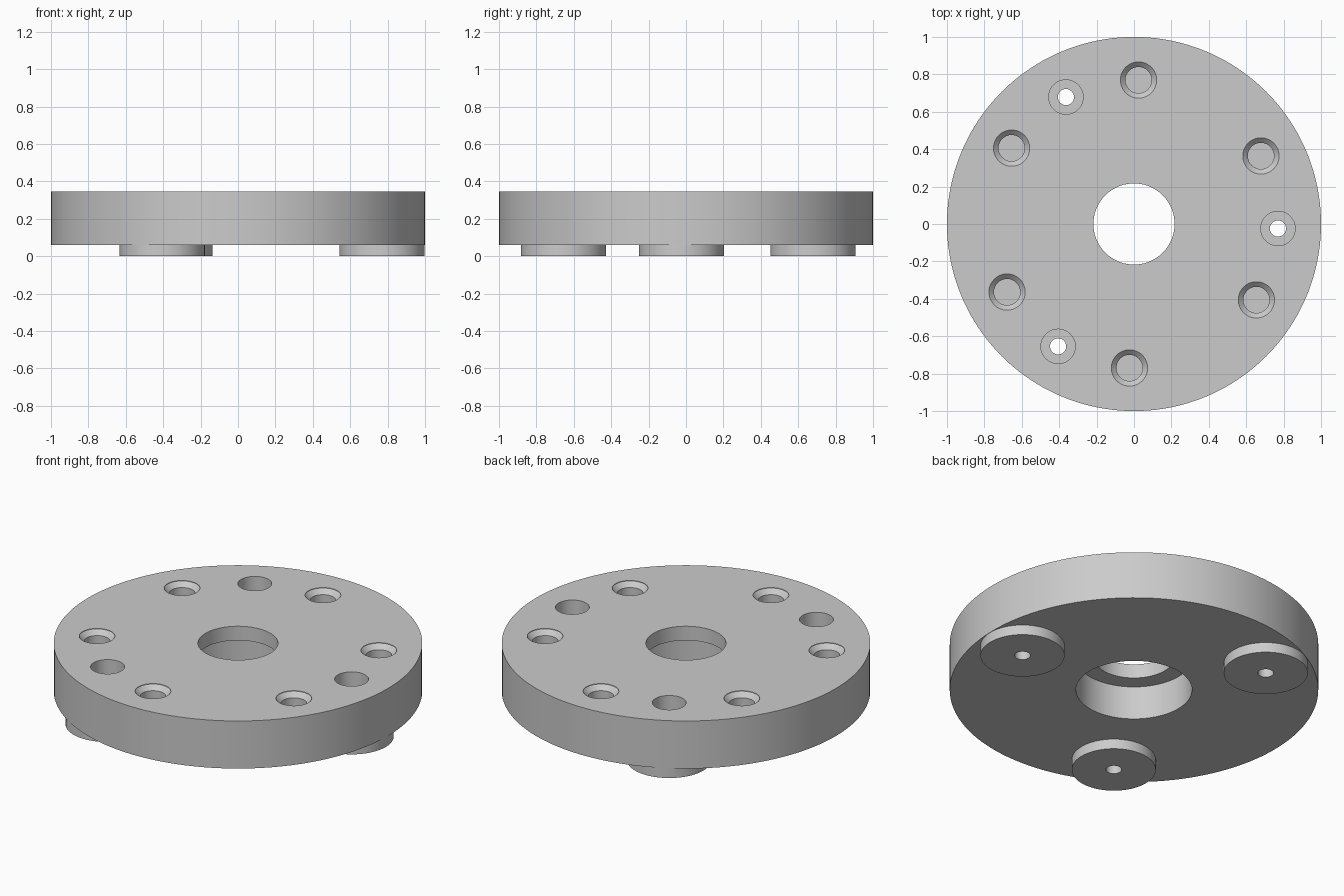
import bpy, bmesh
from math import radians, cos, sin, tau

if "Cube" in bpy.data.objects:
    bpy.data.objects.remove(bpy.data.objects["Cube"])

BOTTOM, TOP = 0.06, 0.345      # plate faces
BOLT_R = 0.77                  # bolt circle radius
TURN = radians(-1.8)           # rotation of the whole hole pattern

steel = bpy.data.materials.new("grey_steel")
steel.use_nodes = True
colour = (0.6, 0.6, 0.6, 1)
steel.diffuse_color = colour
steel.node_tree.nodes["Principled BSDF"].inputs["Base Color"].default_value = colour


def add_lathe(bm, profile, x=0, y=0, segments=64):
    """Closed solid of revolution from (radius, z) points, bottom to top."""
    rings = [[bm.verts.new((x + r * cos(tau * i / segments),
                            y + r * sin(tau * i / segments), z))
              for i in range(segments)] for r, z in profile]
    for low, high in zip(rings, rings[1:]):
        for i in range(segments):
            j = (i + 1) % segments
            bm.faces.new((low[i], low[j], high[j], high[i]))
    bm.faces.new(rings[0][::-1])
    bm.faces.new(rings[-1])


def make_object(name, bm):
    mesh = bpy.data.meshes.new(name)
    bm.to_mesh(mesh)
    bm.free()
    mesh.materials.append(steel)
    obj = bpy.data.objects.new(name, mesh)
    bpy.context.collection.objects.link(obj)
    return obj


def cut(obj, cutter):
    """Subtract the cutter, then discard it and shade the result."""
    mod = obj.modifiers.new("holes", "BOOLEAN")
    mod.operation, mod.solver, mod.object = "DIFFERENCE", "EXACT", cutter
    bpy.ops.object.select_all(action="DESELECT")
    obj.select_set(True)
    bpy.context.view_layer.objects.active = obj
    bpy.ops.object.modifier_apply(modifier=mod.name)
    bpy.data.objects.remove(cutter)
    bpy.ops.object.shade_smooth_by_angle(angle=radians(30))


def bolt_circle(count, start):
    for k in range(count):
        a = TURN + start + tau * k / count
        yield BOLT_R * cos(a), BOLT_R * sin(a)


# Round plate
bm = bmesh.new()
add_lathe(bm, [(1, BOTTOM), (1, TOP)], segments=160)
plate = make_object("round_plate", bm)

# Stepped centre bore, chamfered blind holes and counterbored bolt holes
bm = bmesh.new()
add_lathe(bm, [(0.315, 0), (0.315, 0.26), (0.217, 0.26), (0.217, 0.4)], segments=96)
for x, y in bolt_circle(6, radians(30)):
    add_lathe(bm, [(0.07, 0.15), (0.07, TOP - 0.03), (0.097, TOP - 0.003),
                   (0.097, 0.4)], x, y)
for x, y in bolt_circle(3, 0):
    add_lathe(bm, [(0.043, 0), (0.043, 0.14), (0.092, 0.14), (0.092, 0.4)], x, y)
cut(plate, make_object("plate_cutter", bm))

# Three round feet with through holes
for n, (x, y) in enumerate(bolt_circle(3, 0), 1):
    bm = bmesh.new()
    add_lathe(bm, [(0.228, 0), (0.228, BOTTOM)], x, y, 96)
    foot = make_object(f"foot_{n}", bm)
    bm = bmesh.new()
    add_lathe(bm, [(0.043, -0.1), (0.043, 0.2)], x, y)
    cut(foot, make_object("foot_cutter", bm))
